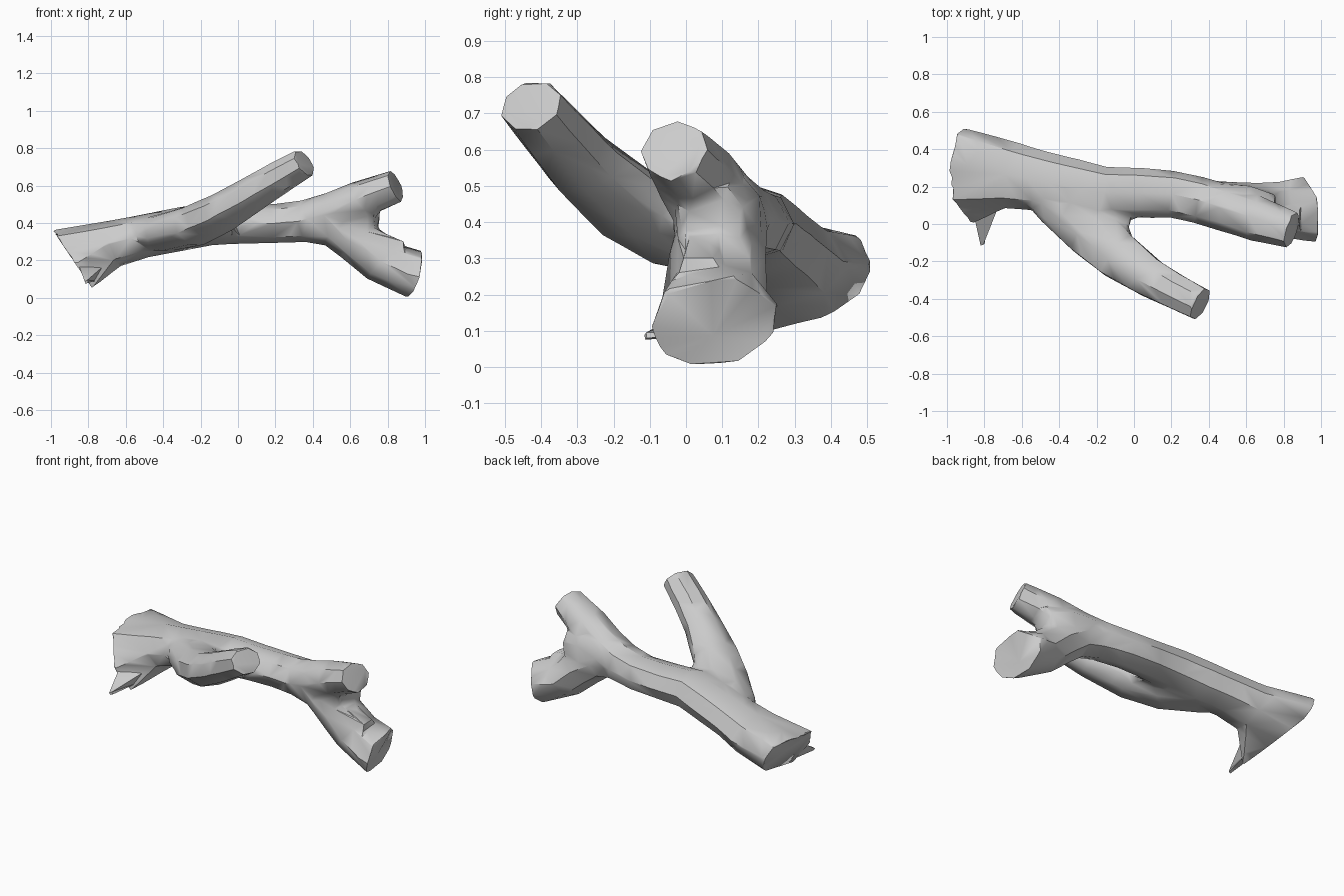
import bpy, bmesh, math
from mathutils import Vector

if "Cube" in bpy.data.objects:
    bpy.data.objects.remove(bpy.data.objects["Cube"])

bark = bpy.data.materials.new("grey_bark")
bark.diffuse_color = (0.6, 0.6, 0.6, 1)
bark.use_nodes = True
bark.node_tree.nodes["Principled BSDF"].inputs["Base Color"].default_value = bark.diffuse_color
SIDES = 8


def loft(name, rings, tip=None):
    """Skin a closed tube through rings of points; tip is an optional cap centre."""
    bm = bmesh.new()
    loops = [[bm.verts.new(p) for p in r] for r in rings]
    n = len(loops[0])
    for a, b in zip(loops, loops[1:]):
        for i in range(n):
            j = (i + 1) % n
            bm.faces.new((a[i], a[j], b[j], b[i]))
    bm.faces.new(loops[0][::-1])
    if tip:
        t = bm.verts.new(tip)
        for i in range(n):
            bm.faces.new((loops[-1][i], loops[-1][(i + 1) % n], t))
    else:
        bm.faces.new(loops[-1])
    bmesh.ops.triangulate(bm, faces=[f for f in bm.faces if len(f.verts) == 4])
    bmesh.ops.recalc_face_normals(bm, faces=bm.faces)
    me = bpy.data.meshes.new(name)
    bm.to_mesh(me)
    bm.free()
    ob = bpy.data.objects.new(name, me)
    bpy.context.collection.objects.link(ob)
    me.materials.append(bark)
    return ob


def tube_rings(path, twist=0.0):
    """path: (x, y, z, half_width, half_height); rings square to the path."""
    pts = [Vector(p[:3]) for p in path]
    rings = []
    for k, p in enumerate(path):
        d = (pts[min(k + 1, len(pts) - 1)] - pts[max(k - 1, 0)]).normalized()
        side = Vector((0, 0, 1)).cross(d).normalized()
        up = d.cross(side)
        rings.append([pts[k] + side * p[3] * math.cos(a) + up * p[4] * math.sin(a)
                      for a in (math.tau * i / SIDES + twist for i in range(SIDES))])
    return rings


# Trunk: slanted, flared broken end, a gently bending limb, then the upper fork
flare = [(-.91, .515, .28), (-.95, .48, .36), (-1, .34, .36), (-.97, .13, .33),
         (-.87, .0, .18), (-.78, .04, .05), (-.83, .39, .14), (-.875, .48, .2)]
trunk = loft("branch", [flare] + tube_rings([
    (-.66, .26, .29, .18, .125), (-.5, .23, .33, .16, .115),
    (-.32, .187, .365, .16, .118), (-.15, .167, .395, .138, .115),
    (.03, .165, .395, .135, .105), (.2, .16, .397, .125, .105),
    (.36, .125, .41, .125, .112), (.5, .08, .445, .128, .12),
    (.65, .03, .517, .122, .108), (.76, -.005, .563, .108, .095),
    (.845, -.033, .597, .098, .088)]))

# Long side limb rising to the front
side_limb = loft("side_limb", tube_rings([
    (-.58, .26, .33, .10, .08), (-.4, .14, .345, .17, .105),
    (-.23, -.025, .385, .165, .113), (-.09, -.165, .453, .138, .105),
    (.08, -.285, .557, .112, .096), (.22, -.36, .643, .1, .09),
    (.355, -.428, .722, .094, .08)], math.pi / 8))

# Lower fork: swells to a knobbly end with a sunken centre
knob = [(.91, .255, .17), (.985, .13, .25), (.99, -.06, .21), (.97, -.1, .1),
        (.94, -.06, .035), (.91, .03, .0), (.905, .145, .015), (.905, .24, .085)]
lower_fork = loft("lower_fork", tube_rings([
    (.3, .13, .4, .105, .09), (.5, .1, .39, .13, .115),
    (.64, .085, .305, .135, .125), (.77, .08, .195, .145, .122)]) + [knob],
    tip=(.92, .075, .085))

# Webbed crotch between the two forks
fork_web = loft("fork_web", tube_rings([
    (.45, .105, .425, .12, .11), (.6, .095, .43, .122, .12),
    (.74, .065, .405, .1, .11)], math.pi / 8))

# Raised lip on top of the lower fork
lip = loft("lip", [
    [(.66, -.01, .4), (.66, .12, .4), (.7, .14, .25), (.7, -.03, .25)],
    [(.89, -.01, .3), (.89, .08, .3), (.88, .12, .2), (.88, -.04, .2)]])

# Web of wood in the crotch of the side limb
web = loft("web", [
    [(-.25, .04, .45), (-.25, .04, .31), (-.2, .14, .31), (-.2, .14, .45)],
    [(-.03, -.08, .44), (-.05, -.07, .38), (.0, .09, .32), (.0, .09, .43)]])

# Splinter on the broken end
splinter = loft("splinter", [
    [(-.85, .02, .17), (-.73, .08, .16), (-.76, .09, .09), (-.81, .05, .09)],
    [(-.82, -.115, .088), (-.805, -.11, .095), (-.8, -.108, .08), (-.814, -.112, .075)]])


def modify(kind, **settings):
    m = trunk.modifiers.new(kind.lower(), kind)
    for key, value in settings.items():
        setattr(m, key, value)
    bpy.ops.object.modifier_apply(modifier=m.name)


def fuse(part):
    modify('BOOLEAN', operation='UNION', solver='EXACT', object=part)
    bpy.data.objects.remove(part)


# Fuse the limbs into one skin
bpy.context.view_layer.objects.active = trunk
for part in (side_limb, lower_fork, fork_web, lip, web):
    fuse(part)
modify('REMESH', mode='VOXEL', voxel_size=0.011)

# Soften only the joints so the limbs flow into each other
joints = [((-.38, .07, .36), .2), ((-.2, .05, .4), .2), ((-.04, .0, .38), .13),
          ((.55, .06, .42), .2), ((.74, .05, .39), .17)]
group = trunk.vertex_groups.new(name="joints")
for v in trunk.data.vertices:
    w = max(1 - (v.co - Vector(c)).length / r for c, r in joints)
    if w > 0:
        group.add([v.index], min(1, 2.5 * w), 'REPLACE')
modify('SMOOTH', factor=0.5, iterations=40, vertex_group="joints")

# Thin back to a faceted skin
trunk.vertex_groups.clear()
tris = sum(len(p.vertices) - 2 for p in trunk.data.polygons)
modify('DECIMATE', ratio=800 / tris)
fuse(splinter)
trunk.data.materials.clear()
trunk.data.materials.append(bark)
trunk.select_set(True)
bpy.ops.object.shade_smooth_by_angle(angle=math.radians(40))
